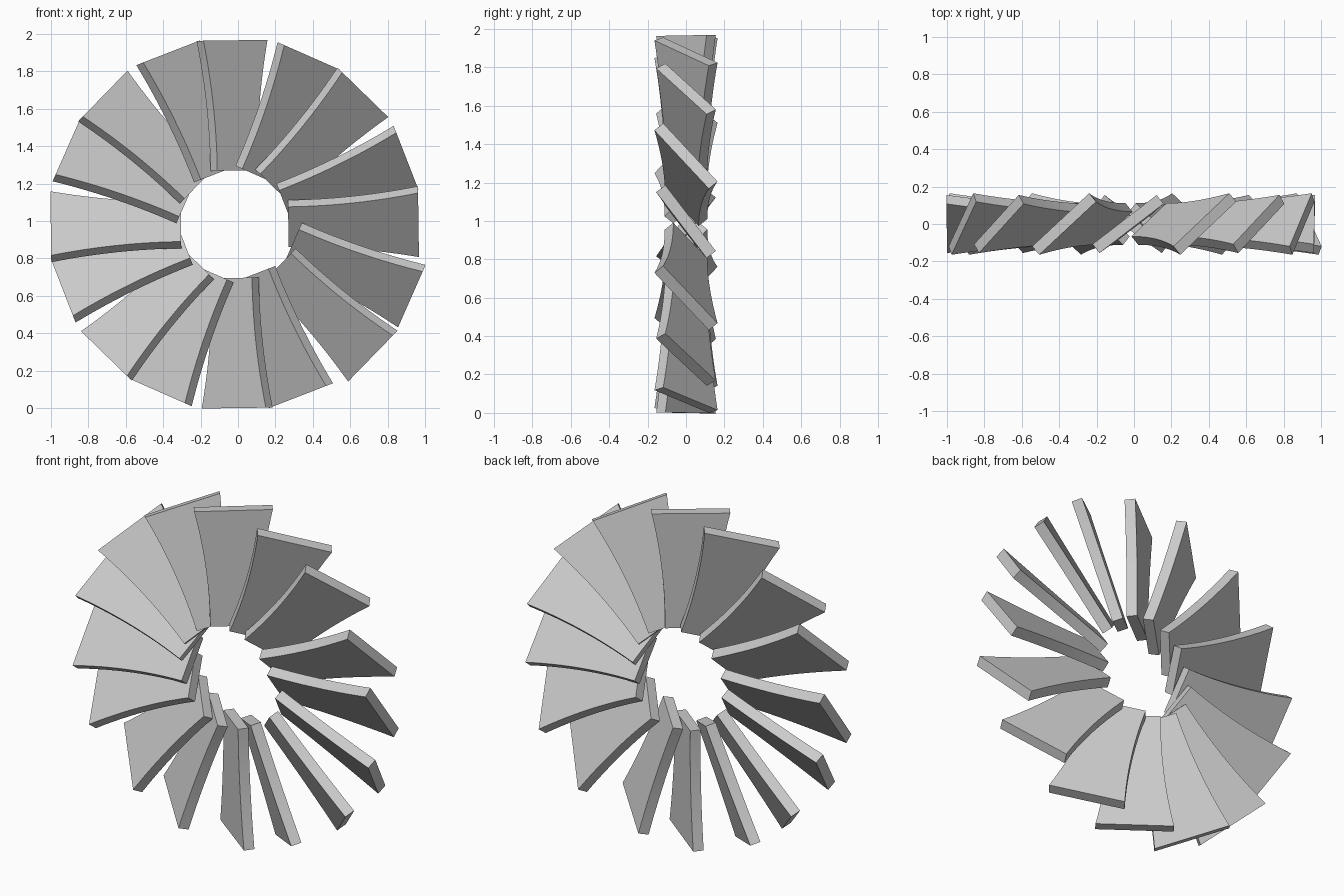
import bpy, bmesh
from math import radians, sin, cos
from mathutils import Vector

if "Cube" in bpy.data.objects:
    bpy.data.objects.remove(bpy.data.objects["Cube"])

COUNT = 16
CENTRE = Vector((-0.018, 0, 0.983))
R_IN, R_OUT = 0.287, 0.983
THICK = 0.06
STEPS = 12


def blade_mesh(name, tilt):
    """Flat pitched slab with concave flared edges: radial +x, axial y, tangent z."""
    mesh = bpy.data.meshes.new(name)
    bm = bmesh.new()
    chord = Vector((0, -sin(radians(tilt)), cos(radians(tilt))))
    normal = Vector((0, chord.z, -chord.y)) * THICK / 2
    rings = []
    for i in range(STEPS + 1):
        s = i / STEPS
        half = (0.27 + 0.162 * s * s) / 2
        mid = Vector((R_IN + (R_OUT - R_IN) * s, 0, 0))
        rings.append([bm.verts.new(mid + chord * a * half + normal * b)
                      for a, b in ((-1, -1), (1, -1), (1, 1), (-1, 1))])
    for p, q in zip(rings, rings[1:]):
        for k in range(4):
            n = (k + 1) % 4
            bm.faces.new((p[k], p[n], q[n], q[k]))
    bm.faces.new(rings[0])
    bm.faces.new(rings[-1])
    bmesh.ops.recalc_face_normals(bm, faces=bm.faces)
    bm.to_mesh(mesh)
    bm.free()
    return mesh


# Two alternating blades: (mesh, angular offset in degrees)
kinds = ((blade_mesh("blade_even", 37.5), 0.8), (blade_mesh("blade_odd", 41), -1.3))
# Two blades at the lower right sit slightly outward
shifts = {14: Vector((0.034, 0, -0.02)), 15: Vector((0.048, 0, 0.012))}

for i in range(COUNT):
    mesh, offset = kinds[i % 2]
    blade = bpy.data.objects.new(f"blade_{i + 1}", mesh)
    bpy.context.collection.objects.link(blade)
    blade.rotation_euler.y = -radians(i * 360 / COUNT + offset)
    blade.location = CENTRE + shifts.get(i, Vector())
    blade.select_set(True)
    bpy.context.view_layer.objects.active = blade

bpy.ops.object.shade_smooth_by_angle(angle=radians(30))
